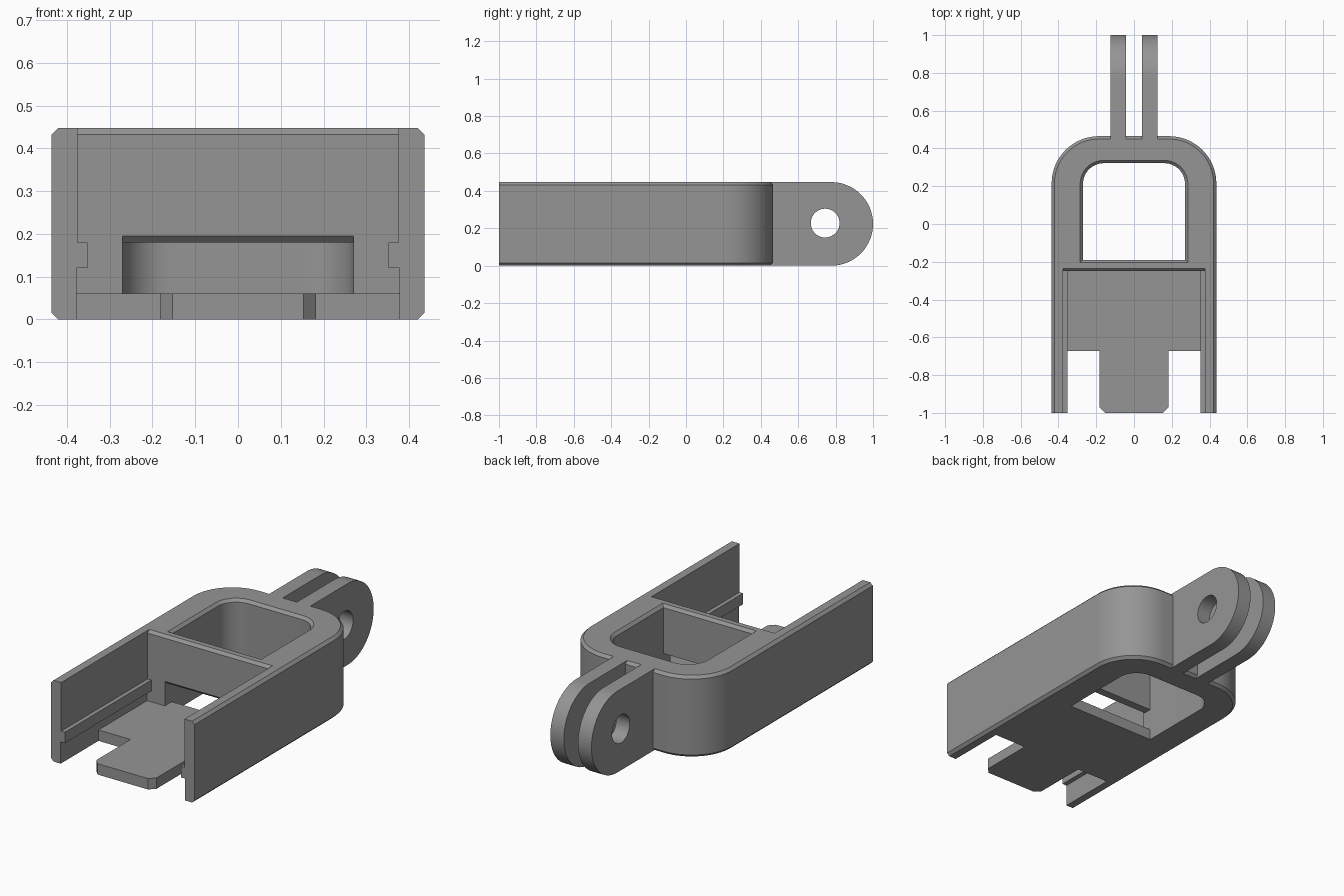
import bpy, bmesh, math
from math import sin, cos, pi

if "Cube" in bpy.data.objects:
    bpy.data.objects.remove(bpy.data.objects["Cube"])

H = 0.447      # overall height
C = 0.015      # edge chamfer

plastic = bpy.data.materials.new("grey plastic")
plastic.diffuse_color = (0.3, 0.3, 0.3, 1)
plastic.use_nodes = True
plastic.node_tree.nodes["Principled BSDF"].inputs["Base Color"].default_value = plastic.diffuse_color


def loft(name, loops):
    """Skin a stack of equal-length 3D loops and cap both ends."""
    bm = bmesh.new()
    rings = [[bm.verts.new(p) for p in loop] for loop in loops]
    n = len(rings[0])
    for a, b in zip(rings, rings[1:]):
        for i in range(n):
            j = (i + 1) % n
            bm.faces.new((a[i], a[j], b[j], b[i]))
    bm.faces.new(rings[0][::-1])
    bm.faces.new(rings[-1])
    bmesh.ops.recalc_face_normals(bm, faces=bm.faces)
    me = bpy.data.meshes.new(name)
    bm.to_mesh(me)
    bm.free()
    me.materials.append(plastic)
    ob = bpy.data.objects.new(name, me)
    bpy.context.collection.objects.link(ob)
    return ob


def extrude(name, pts, axis, lo, hi):
    """Extrude a 2D profile along x, y or z."""
    put = {"x": lambda p, t: (t, p[0], p[1]),
           "y": lambda p, t: (p[0], t, p[1]),
           "z": lambda p, t: (p[0], p[1], t)}[axis]
    return loft(name, [[put(p, t) for p in pts] for t in (lo, hi)])


def u_outline(w, front, back, r, z, steps=16):
    """Outline with a square front and two rounded back corners."""
    arc = [(w - r + r * cos(a), back - r + r * sin(a), z)
           for a in (pi / 2 * i / steps for i in range(steps + 1))]
    return [(w, front, z)] + arc + [(-x, y, z) for x, y, z in arc[::-1]] + [(-w, front, z)]


def apply_modifiers(ob):
    bpy.context.view_layer.update()
    deps = bpy.context.evaluated_depsgraph_get()
    me = bpy.data.meshes.new_from_object(ob.evaluated_get(deps))
    ob.modifiers.clear()
    ob.data = me


def cut(ob, cutter):
    cutter.hide_render = True
    m = ob.modifiers.new("cut", "BOOLEAN")
    m.operation, m.solver, m.object = "DIFFERENCE", "EXACT", cutter
    apply_modifiers(ob)
    bpy.data.objects.remove(cutter)


def smooth(ob):
    bpy.ops.object.select_all(action="DESELECT")
    ob.select_set(True)
    bpy.context.view_layer.objects.active = ob
    bpy.ops.object.shade_smooth_by_angle(angle=math.radians(30))


# Body: rounded shell with chamfered top and bottom rims
body = loft("body", [u_outline(0.436 - i, -1, 0.465 - i, 0.25 - i, z)
                     for i, z in ((C, 0), (0, C), (0, H - C), (C, H))])

# Window through the closed end, chamfered at the top
cut(body, loft("window_cutter",
               [u_outline(0.27 + i, -0.19 - i, 0.322 + i, 0.11 + i, z)
                for i, z in ((0, -0.1), (0, H - C), (C, H), (C, H + 0.1))]))

# Open channel between the arms, leaving a guide rail on each side
half = [(0.378, -0.1), (0.378, 0.12), (0.352, 0.12), (0.352, 0.18), (0.375, 0.18), (0.375, H + 0.1)]
channel = half + [(-x, z) for x, z in half[::-1]]
cut(body, extrude("channel_cutter", channel, "y", -1.1, -0.25))

# Chamfer along the top of the cross wall
cut(body, extrude("wall_chamfer_cutter",
                  [(-0.27, H - C), (-0.25, H - C), (-0.25 + C, H), (-0.25 + C, H + 0.1), (-0.27, H + 0.1)],
                  "x", -0.375, 0.375))

# Low slot through the cross wall with a chamfered upper lip
cut(body, extrude("slot_cutter",
                  [(-0.3, 0.06), (-0.1, 0.06), (-0.1, 0.18), (-0.25 + C, 0.18), (-0.25, 0.18 + C), (-0.3, 0.18 + C)],
                  "x", -0.2699, 0.2699))
smooth(body)

# Floor plate with a narrow tongue at the open end
side = [(0.378, -0.25), (0.378, -0.672), (0.183, -0.672), (0.183, -0.97), (0.153, -1)]
floor = extrude("floor_plate", side + [(-x, y) for x, y in side[::-1]], "z", 0, 0.06)

# Pair of rounded hinge lugs with a pin hole
R = H / 2
tip = [(1 - R + R * cos(a), R + R * sin(a)) for a in (-pi / 2 + pi * i / 32 for i in range(33))]
lugs = extrude("hinge_lugs", [(0.45, 0)] + tip + [(0.45, H)], "x", 0.043, 0.125)
hole = [(0.744 + 0.077 * cos(2 * pi * i / 40), 0.228 + 0.077 * sin(2 * pi * i / 40)) for i in range(40)]
cut(lugs, extrude("pin_hole_cutter", hole, "x", 0, 0.2))
lugs.modifiers.new("pair", "MIRROR").use_mirror_merge = False
apply_modifiers(lugs)
smooth(lugs)
